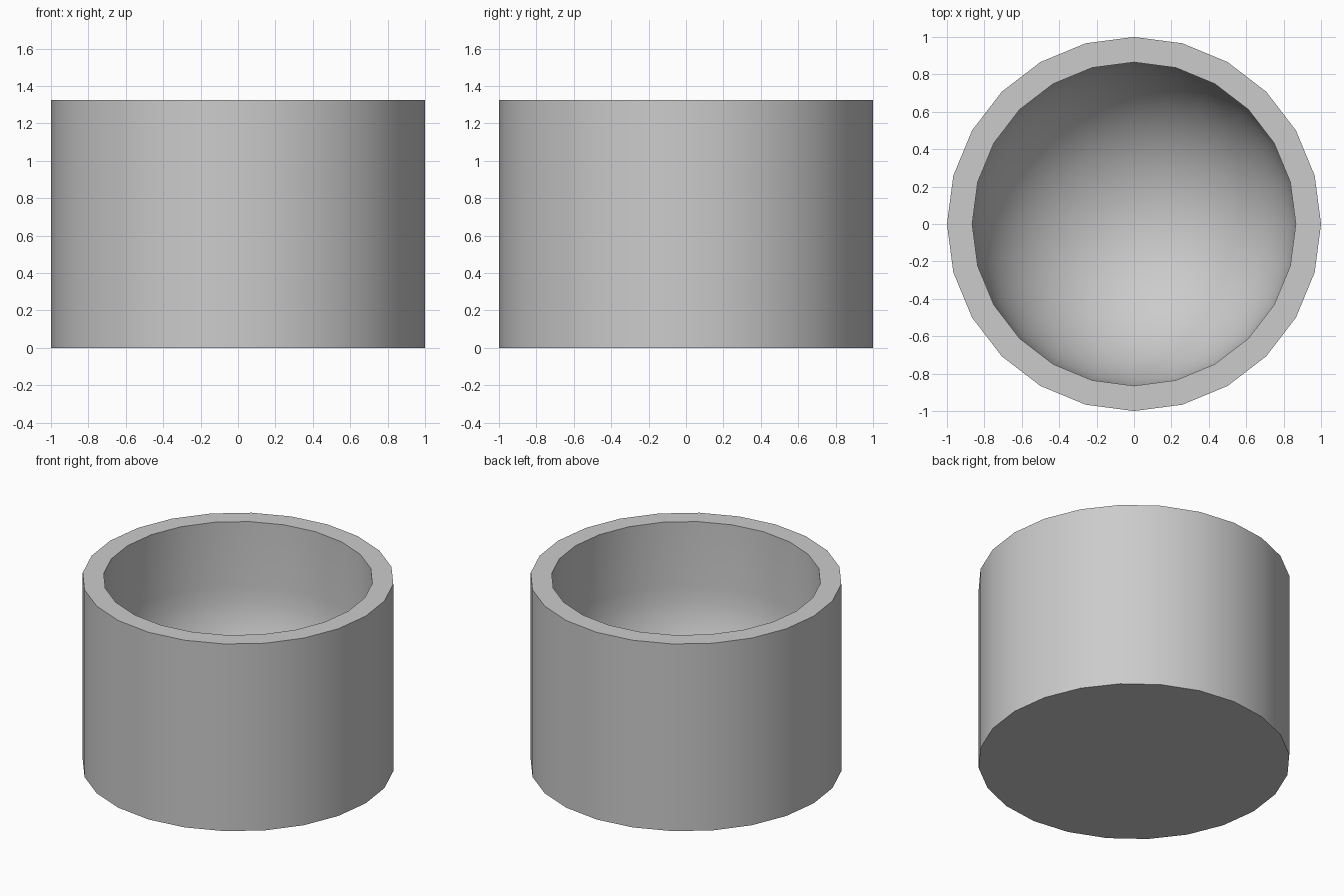
import bpy, bmesh, math

if "Cube" in bpy.data.objects:
    bpy.data.objects.remove(bpy.data.objects["Cube"])

SIDES = 24
OUTER, INNER = 1.0, 0.865
HEIGHT, BOWL_TOP, BOWL_DEPTH = 1.325, 0.865, 0.85
ROWS = 12

# Half profile: outer wall, rim, inner wall, then rounded bowl floor
profile = [(OUTER, 0), (OUTER, HEIGHT), (INNER, HEIGHT)]
for i in range(ROWS):
    a = math.pi / 2 * i / ROWS
    profile.append((INNER * math.cos(a), BOWL_TOP - BOWL_DEPTH * math.sin(a)))

bm = bmesh.new()
rings = []
for r, z in profile:
    rings.append([bm.verts.new((r * math.cos(math.tau * k / SIDES),
                                r * math.sin(math.tau * k / SIDES), z))
                  for k in range(SIDES)])

# Walls, rim and bowl
for low, high in zip(rings, rings[1:]):
    for k in range(SIDES):
        n = (k + 1) % SIDES
        bm.faces.new((low[k], low[n], high[n], high[k]))

# Flat underside and the lowest point of the bowl
bm.faces.new(rings[0][::-1])
pole = bm.verts.new((0, 0, BOWL_TOP - BOWL_DEPTH))
for k in range(SIDES):
    bm.faces.new((rings[-1][k], rings[-1][(k + 1) % SIDES], pole))

mesh = bpy.data.meshes.new("round_cup")
bm.to_mesh(mesh)
bm.free()
cup = bpy.data.objects.new("round_cup", mesh)
bpy.context.collection.objects.link(cup)

# Smooth walls with crisp rim and base edges
bpy.context.view_layer.objects.active = cup
cup.select_set(True)
bpy.ops.object.shade_smooth_by_angle(angle=math.radians(30))
